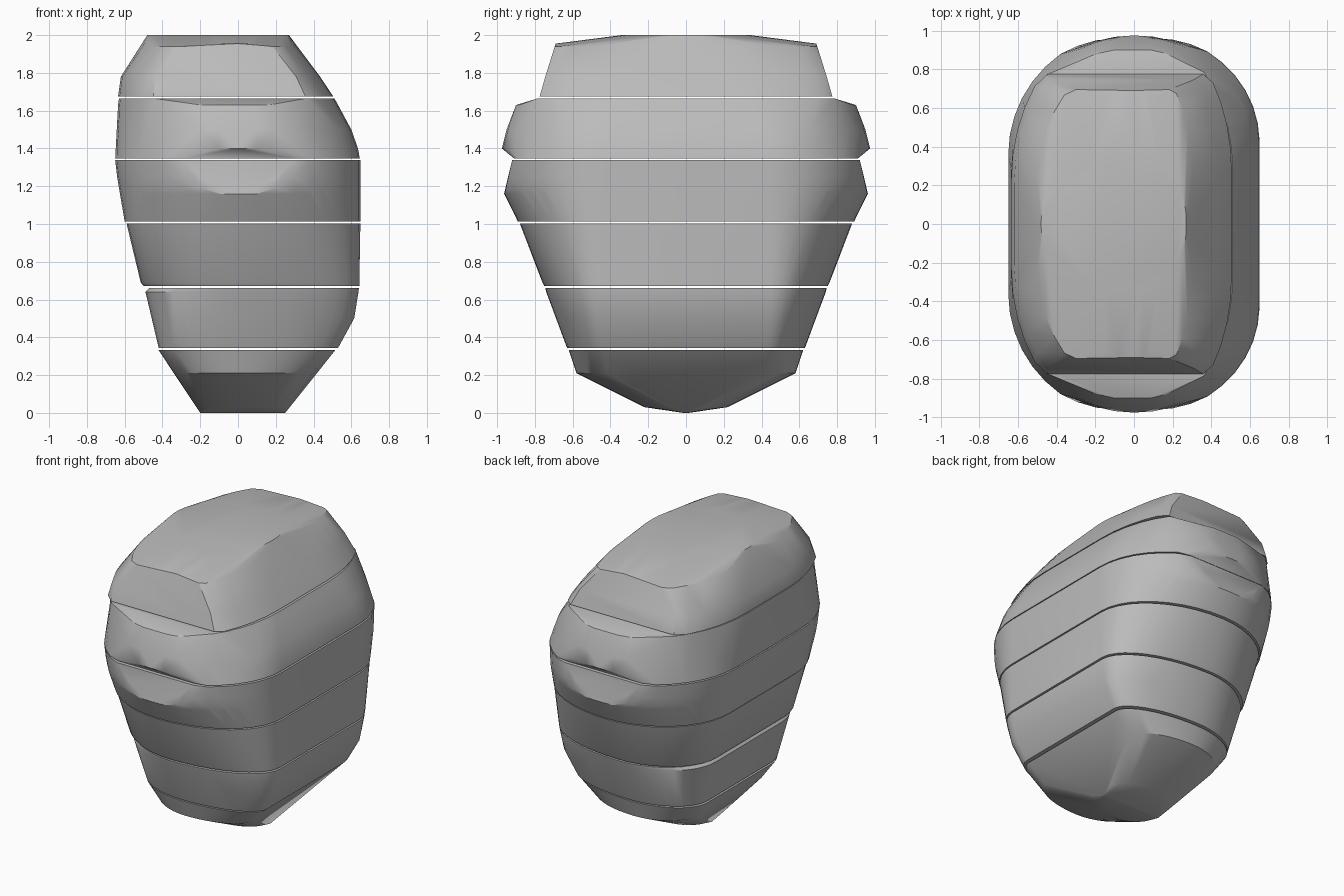
import bpy
import bmesh
import math

cube = bpy.data.objects.get("Cube")
if cube:
    bpy.data.objects.remove(cube, do_unlink=True)

grey = bpy.data.materials.new("plain_grey")
grey.use_nodes = True
grey.diffuse_color = (0.5, 0.5, 0.5, 1)
grey.node_tree.nodes["Principled BSDF"].inputs["Base Color"].default_value = grey.diffuse_color

ARC_STEPS = 20
FULLER_SIDE = 1.2  # the +x side stays straight a little further


def ring(z, left, right, straight, reach, cut=math.inf):
    """Stadium outline with elliptical ends, the ends trimmed flat at cut."""
    points = []
    for end in (1, -1):
        for step in range(ARC_STEPS + 1):
            angle = math.pi * step / ARC_STEPS
            side = math.cos(angle)
            x = side * (right if side > 0 else -left)
            start = straight * (FULLER_SIDE if side > 0 else 1)
            y = start + (reach - start) * math.sin(angle)
            points.append((x, end * min(y, cut), z))
    return points


def build_slab(name, levels):
    """Wrap a convex skin around the outlines of one slab."""
    bm = bmesh.new()
    for level in levels:
        for point in ring(*level):
            bm.verts.new(point)
    bmesh.ops.remove_doubles(bm, verts=bm.verts[:], dist=0.002)
    hull = bmesh.ops.convex_hull(bm, input=bm.verts[:])
    loose = set(hull["geom_interior"] + hull["geom_unused"])
    bmesh.ops.delete(bm, geom=[v for v in loose if isinstance(v, bmesh.types.BMVert)],
                     context="VERTS")
    # Merge the flat triangles into clean faces
    bmesh.ops.dissolve_limit(bm, angle_limit=math.radians(1),
                             verts=bm.verts[:], edges=bm.edges[:])
    bmesh.ops.recalc_face_normals(bm, faces=bm.faces[:])
    mesh = bpy.data.meshes.new(name)
    bm.to_mesh(mesh)
    bm.free()
    mesh.materials.append(grey)
    slab = bpy.data.objects.new(name, mesh)
    bpy.context.collection.objects.link(slab)
    bpy.ops.object.select_all(action="DESELECT")
    slab.select_set(True)
    bpy.context.view_layer.objects.active = slab
    bpy.ops.object.shade_smooth_by_angle(angle=math.radians(28))


# Each level: height, left edge, right edge, straight half length, end reach, end trim
slabs = {
    "bottom_slab": [
        (0, -.2, .25, 0, .02),
        (.03, -.22, .27, .05, .22),
        (.21, -.34, .4, .32, .58),
        (.332, -.42, .515, .36, .62),
    ],
    "lower_slab": [
        (.344, -.42, .53, .36, .63),
        (.5, -.455, .615, .37, .685),
        (.64, -.49, .638, .37, .74),
        (.66, -.47, .64, .37, .745),
    ],
    "lower_middle_slab": [
        (.672, -.5, .642, .37, .75),
        (.69, -.515, .642, .37, .76),
        (1.003, -.59, .648, .37, .88),
    ],
    "upper_middle_slab": [
        (1.013, -.6, .648, .37, .89),
        (1.16, -.625, .648, .36, .967, .963),
        (1.19, -.63, .648, .36, .98, .956),
        (1.25, -.64, .648, .36, .99, .942),
        (1.338, -.65, .648, .36, 1, .92),
    ],
    "upper_slab": [
        (1.347, -.65, .645, .36, 1, .91),
        (1.4, -.645, .635, .35, .975),
        (1.5, -.64, .6, .33, .97, .95),
        (1.63, -.635, .53, .28, .91, .9),
        (1.665, -.63, .51, .23, 1, .785),
    ],
    "top_slab": [
        (1.675, -.635, .505, .23, 1.05, .775),
        (1.78, -.62, .435, .2, 1, .745),
        (1.94, -.51, .31, .15, .88, .695),
        (1.955, -.5, .29, .05, .69),
        (2, -.48, .27, .02, .34),
    ],
}

for slab_name, slab_levels in slabs.items():
    build_slab(slab_name, slab_levels)
